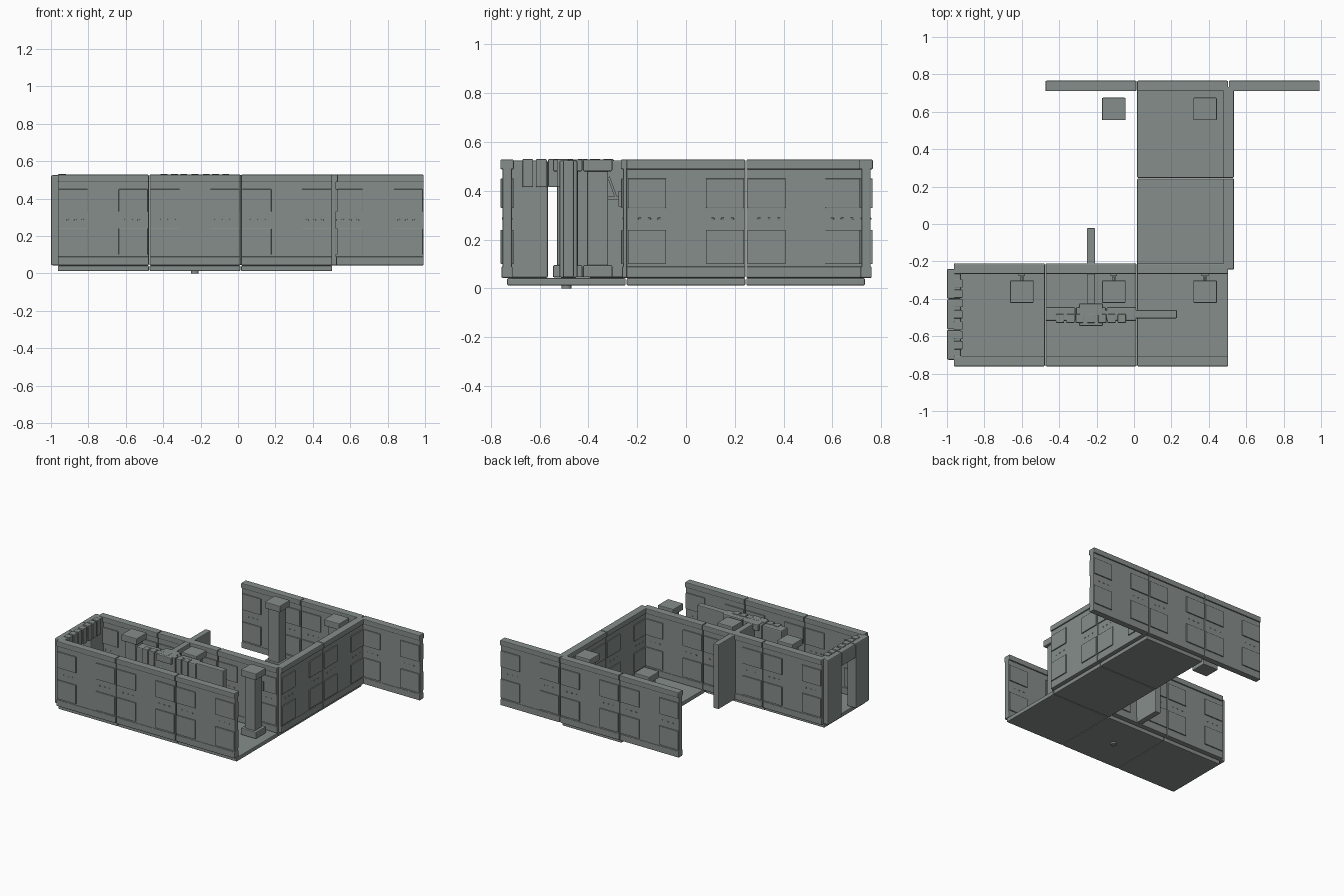
import bpy, bmesh, math
from mathutils import Matrix, Vector

if "Cube" in bpy.data.objects:
    bpy.data.objects.remove(bpy.data.objects["Cube"])

grey = bpy.data.materials.new("metal_grey")
grey.diffuse_color = (0.235, 0.27, 0.26, 1)
grey.use_nodes = True
grey.node_tree.nodes["Principled BSDF"].inputs["Base Color"].default_value = grey.diffuse_color


def box(bm, x0, x1, y0, y1, z0, z1):
    size = Vector((x1 - x0, y1 - y0, z1 - z0, 1))
    mid = Vector(((x0 + x1) / 2, (y0 + y1) / 2, (z0 + z1) / 2))
    bmesh.ops.create_cube(bm, size=1, matrix=Matrix.Translation(mid) @ Matrix.Diagonal(size))


def finish(name, bm, x=0, y=0, turn=0, bevel=0.005):
    mesh = bpy.data.meshes.new(name)
    bm.to_mesh(mesh)
    bm.free()
    mesh.materials.append(grey)
    ob = bpy.data.objects.new(name, mesh)
    bpy.context.collection.objects.link(ob)
    ob.location = (x, y, 0)
    ob.rotation_euler.z = math.radians(turn)
    if bevel:
        mod = ob.modifiers.new("soft_edges", 'BEVEL')
        mod.width = bevel
        mod.segments = 2
    return ob


def floor_tile(x, y):
    bm = bmesh.new()
    h = 0.243
    box(bm, -h, h, -h, h, 0.012, 0.042)
    finish("floor_tile", bm, x, y)


def wall_panel(x, y, turn=0):
    # core, top rail and base rail
    bm = bmesh.new()
    h = 0.243
    box(bm, -h, h, -0.019, 0.019, 0.045, 0.50)
    box(bm, -h, h, -0.028, 0.028, 0.488, 0.528)
    box(bm, -h, h, -0.023, 0.023, 0.043, 0.09)
    finish("wall_panel", bm, x, y, turn)
    # raised corner plates on both faces
    bm = bmesh.new()
    for sx in (-1, 1):
        a, b = sorted((sx * 0.082, sx * 0.238))
        box(bm, a, b, -0.0265, 0.0265, 0.10, 0.24)
        box(bm, a, b, -0.0265, 0.0265, 0.33, 0.45)
        # slim rivets between the plates
        for i in range(3):
            c = sx * (0.11 + i * 0.04)
            box(bm, c - 0.006, c + 0.006, -0.022, 0.022, 0.282, 0.29)
    finish("wall_plates", bm, x, y, turn, 0.002)


def door_frame(x, y, turn=0):
    # two posts, a lintel and trim blocks on the inner face (-y)
    bm = bmesh.new()
    for a, b in ((-0.243, -0.083), (0.083, 0.243)):
        box(bm, a, b, -0.037, 0.037, 0.043, 0.525)
    box(bm, -0.081, 0.081, -0.037, 0.037, 0.42, 0.525)
    finish("door_frame", bm, x, y, turn, 0.008)
    bm = bmesh.new()
    for c in (-0.165, -0.11, -0.06, 0, 0.06, 0.11, 0.165):
        box(bm, c - 0.022, c + 0.022, -0.047, 0, 0.415, 0.53)
    finish("door_frame_trim", bm, x, y, turn, 0.004)


def column(x, y, bracket=False):
    bm = bmesh.new()
    box(bm, -0.043, 0.043, -0.043, 0.043, 0.05, 0.52)
    for z0, z1 in ((0.045, 0.095), (0.48, 0.528)):
        box(bm, -0.063, 0.063, -0.06, 0.06, z0, z1)
    finish("column", bm, x, y)
    if bracket:
        # small arm and strut reaching the wall
        bm = bmesh.new()
        box(bm, -0.008, 0.008, 0.04, 0.10, 0.362, 0.376)
        box(bm, -0.018, 0.018, 0.085, 0.098, 0.335, 0.40)
        p = Matrix.Translation((0, 0.06, 0.415)) @ Matrix.Rotation(math.radians(20), 4, 'X')
        bmesh.ops.create_cube(bm, size=1, matrix=p @ Matrix.Diagonal((0.012, 0.01, 0.09, 1)))
        finish("column_bracket", bm, x, y, bevel=0)


def door_leaf(x, y, turn):
    bm = bmesh.new()
    box(bm, 0, 0.46, -0.022, 0.022, 0.045, 0.525)
    finish("door_leaf", bm, x, y, turn)


# lower hall: floor plus front and middle walls
for cx in (-0.72, -0.23, 0.26):
    floor_tile(cx, -0.49)
    wall_panel(cx, -0.733)
    wall_panel(cx, -0.239)

# back hall: floor and side wall
for cy in (0.0, 0.49):
    floor_tile(0.26, cy)
    wall_panel(0.506, cy, 90)

# long back wall
for cx in (-0.23, 0.26, 0.75):
    wall_panel(cx, 0.738)

# end doorway, and the partition doorway with its two leaves
door_frame(-0.963, -0.483, 90)
door_frame(-0.23, -0.482)
door_leaf(-0.23, -0.482, 0)
door_leaf(-0.23, -0.482, 90)

# columns
for cx in (-0.6, -0.108, 0.38):
    column(cx, -0.362, True)
for cx in (-0.108, 0.38):
    column(cx, 0.615)
column(-0.23, -0.485)

# floor peg
bm = bmesh.new()
bmesh.ops.create_cone(bm, cap_ends=True, segments=16, radius1=0.02, radius2=0.02,
                      depth=0.02, matrix=Matrix.Translation((0, 0, 0.01)))
finish("floor_peg", bm, -0.23, -0.49, bevel=0)
